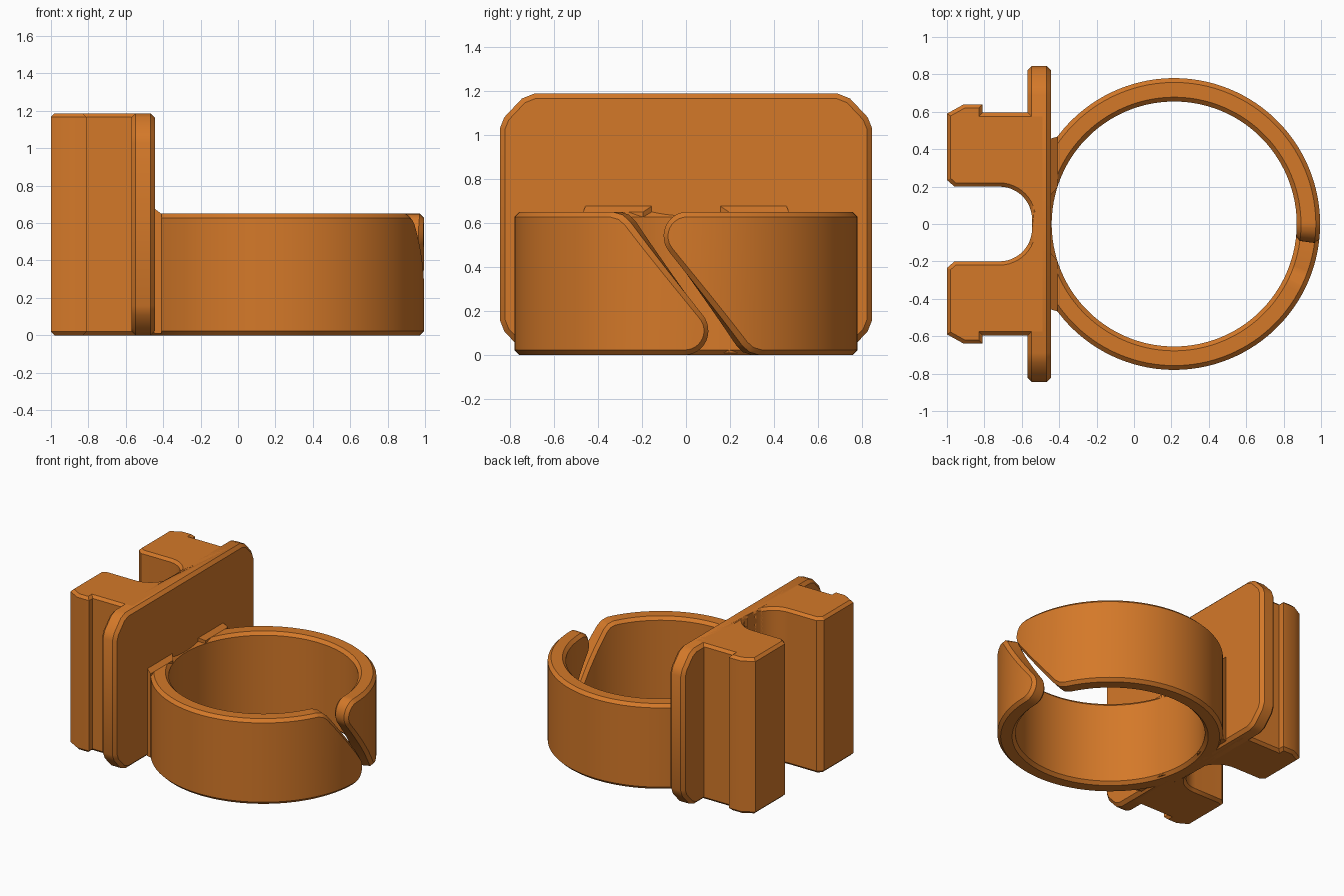
import bpy, bmesh
from math import pi, sin, cos, radians
from mathutils import Vector

if "Cube" in bpy.data.objects:
    bpy.data.objects.remove(bpy.data.objects["Cube"])

orange = bpy.data.materials.new("orange plastic")
orange.use_nodes = True
colour = (0.658, 0.19, 0.022, 1)
orange.diffuse_color = colour
orange.node_tree.nodes["Principled BSDF"].inputs["Base Color"].default_value = colour

HEIGHT = 1.187          # back plate and clip height
BAND = 0.65             # ring height
R_OUT, R_IN, RING_X = 0.78, 0.655, 0.215


def arc(cx, cy, r, start, end, steps):
    angles = [radians(start + (end - start) * i / steps) for i in range(steps + 1)]
    return [(cx + r * cos(a), cy + r * sin(a)) for a in angles]


def mirrored(half):
    return half + [(a, -b) for a, b in reversed(half)]


def prism(outline, low, high, place, chamfer=0.0):
    """Extrude an outline between two levels and chamfer both rims."""
    bm = bmesh.new()
    rings = [[bm.verts.new(place(a, b, t)) for a, b in outline] for t in (low, high)]
    caps = [bm.faces.new(ring) for ring in rings]
    n = len(outline)
    for i in range(n):
        j = (i + 1) % n
        bm.faces.new((rings[0][i], rings[0][j], rings[1][j], rings[1][i]))
    bmesh.ops.recalc_face_normals(bm, faces=bm.faces)
    if chamfer:
        rims = [e for cap in caps for e in cap.edges]
        bmesh.ops.bevel(bm, geom=rims, offset=chamfer, segments=1, affect='EDGES')
    return bm


def finish(bm, name):
    bmesh.ops.recalc_face_normals(bm, faces=bm.faces)
    mesh = bpy.data.meshes.new(name)
    bm.to_mesh(mesh)
    bm.free()
    obj = bpy.data.objects.new(name, mesh)
    bpy.context.collection.objects.link(obj)
    mesh.materials.append(orange)
    bpy.ops.object.select_all(action='DESELECT')
    obj.select_set(True)
    bpy.context.view_layer.objects.active = obj
    bpy.ops.object.shade_smooth_by_angle(angle=radians(30))
    return obj


def upright(a, b, t):
    return (a, b, t)


# Rail clip: slotted block with a lip on each side
slot = arc(-0.72, 0.025, 0.175, 0, 90, 12)
clip_half = slot + [(-0.96, 0.2), (-1, 0.235), (-1, 0.59), (-0.91, 0.64),
                    (-0.81, 0.64), (-0.81, 0.595), (-0.47, 0.595)]
finish(prism(mirrored(clip_half), 0, HEIGHT, upright, 0.02), "rail_clip")

# Back plate with clipped corners
mid = HEIGHT / 2
corner = [(mid, 0.69), (mid - 0.022, 0.745), (mid - 0.107, 0.825), (mid - 0.157, 0.845)]
side = corner + [(-z, y) for z, y in reversed(corner)]
plate = finish(prism(mirrored(side), -0.57, -0.445,
                     lambda z, y, x: (x, y, z + mid), 0.023), "back_plate")

# Continue the slot a little way into the plate
cutter = finish(prism(mirrored(slot + [(-1.1, 0.2)]), -0.1, HEIGHT + 0.1, upright), "slot_cutter")
cutter.hide_render = True
cutter.hide_viewport = True
cut = plate.modifiers.new("slot", 'BOOLEAN')
cut.operation = 'DIFFERENCE'
cut.solver = 'EXACT'
cut.object = cutter

# Split ring: a flat strip with slanted round-nosed ends, chamfered, then bent round
length = 2 * pi * R_OUT
nose = arc(-0.005, 0.11, 0.11, -90, 40, 12)
end = nose + [(-0.268, 0.607), (-0.305, 0.637), (-0.355, BAND)]
strip = [(length + s, z) for s, z in end] + [(-s, BAND - z) for s, z in end]
ring = prism(strip, R_IN, R_OUT, lambda s, z, r: (s, r, z), 0.023)
columns = 120
for i in range(-2, columns + 3):
    bmesh.ops.bisect_plane(ring, geom=ring.verts[:] + ring.edges[:] + ring.faces[:],
                           plane_co=(length * (i + 0.5) / columns, 0, 0), plane_no=(1, 0, 0))
for v in ring.verts:
    s, r, z = v.co
    a = s / R_OUT
    v.co = Vector((max(RING_X + r * cos(a), -0.53), r * sin(a), z))
finish(ring, "split_ring")

# Small sloped fillets where the ring meets the plate
for label, sign in (("left", 1), ("right", -1)):
    foot = [(-0.45, 0.15), (-0.45, 0.455), (-0.41, 0.467), (-0.41, 0.195)]
    fillet = prism([(x, y * sign) for x, y in foot], 0.01, BAND, upright)
    for v in fillet.verts:
        if v.co.z > 0.5 and v.co.x < -0.43:
            v.co.z += 0.03
    finish(fillet, "ring_fillet_" + label)
